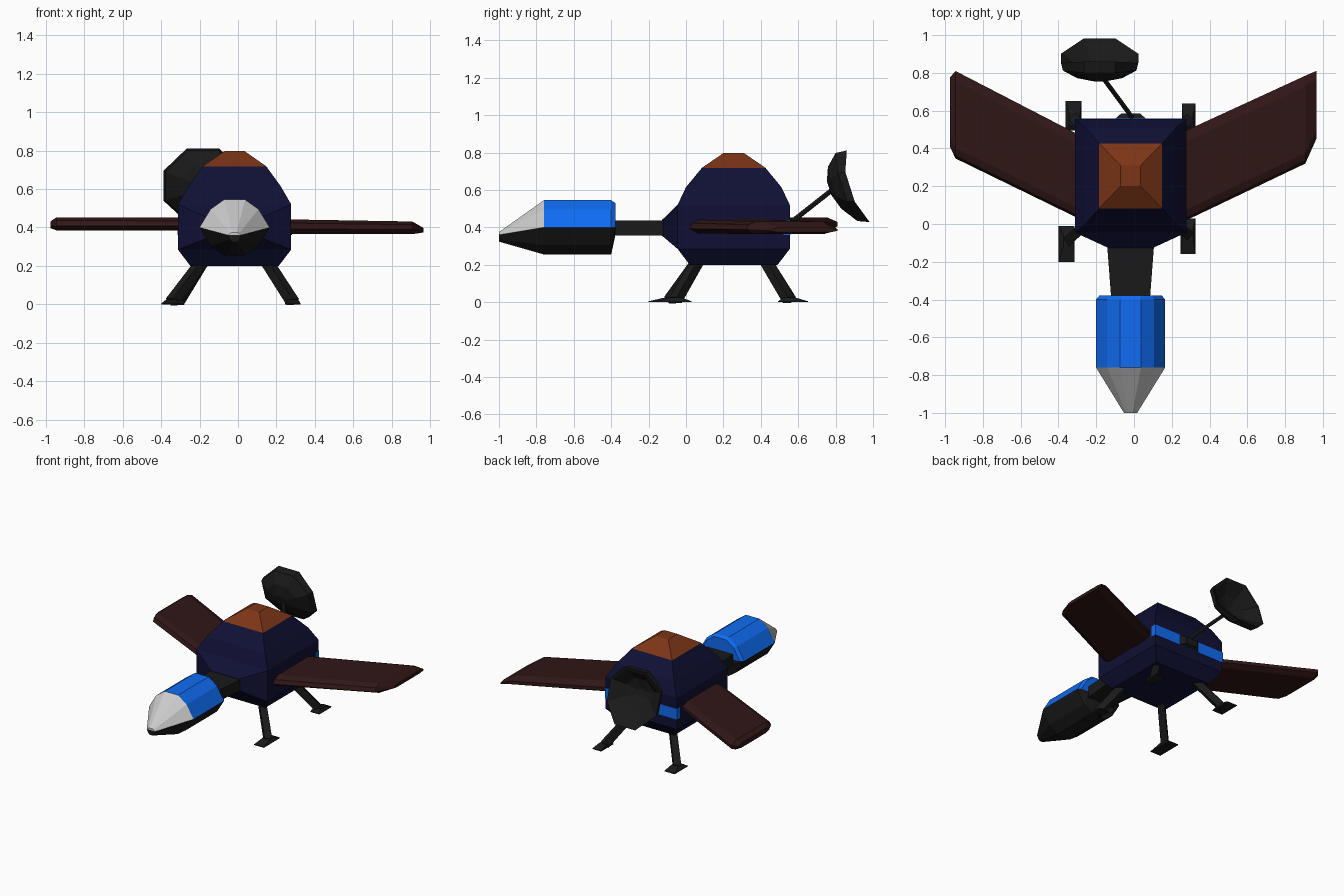
import bpy, bmesh, math
from mathutils import Vector

if "Cube" in bpy.data.objects:
    bpy.data.objects.remove(bpy.data.objects["Cube"])


def material(name, rgb):
    m = bpy.data.materials.new(name)
    m.diffuse_color = (*rgb, 1)
    m.use_nodes = True
    m.node_tree.nodes["Principled BSDF"].inputs["Base Color"].default_value = m.diffuse_color
    return m


NAVY = material("navy", (0.005, 0.005, 0.035))
BROWN = material("brown", (0.2, 0.035, 0.008))
MAROON = material("maroon", (0.03, 0.008, 0.008))
BLACK = material("black", (0.01, 0.01, 0.01))
BLUE = material("blue", (0.005, 0.15, 0.9))


def loft(name, rings, mat=None):
    """Skin a list of equal-length closed rings and cap both ends."""
    bm = bmesh.new()
    rows = [[bm.verts.new(p) for p in ring] for ring in rings]
    for a, b in zip(rows, rows[1:]):
        for i in range(len(a)):
            j = (i + 1) % len(a)
            bm.faces.new((a[i], a[j], b[j], b[i]))
    bm.faces.new(rows[0])
    bm.faces.new(rows[-1])
    bmesh.ops.recalc_face_normals(bm, faces=bm.faces)
    me = bpy.data.meshes.new(name)
    bm.to_mesh(me)
    bm.free()
    ob = bpy.data.objects.new(name, me)
    bpy.context.collection.objects.link(ob)
    if mat:
        me.materials.append(mat)
    return ob


def rect_z(cx, cy, hx, hy, z):
    return [(cx - hx, cy - hy, z), (cx + hx, cy - hy, z), (cx + hx, cy + hy, z), (cx - hx, cy + hy, z)]


def rect_y(cx, hx, y, z0, z1):
    return [(cx - hx, y, z0), (cx + hx, y, z0), (cx + hx, y, z1), (cx - hx, y, z1)]


def beam(name, a, b, ra, rb, sides, mat):
    a, b = Vector(a), Vector(b)
    q = (b - a).to_track_quat('Z', 'Y')
    ring = lambda c, r: [c + q @ Vector((r * math.cos(t), r * math.sin(t), 0))
                         for t in [2 * math.pi * (i + .5) / sides for i in range(sides)]]
    return loft(name, [ring(a, ra), ring(b, rb)], mat)


CX, CY = -0.018, 0.255

# Faceted hull and roof cap
hull = [(.23, .235, .2), (.295, .3, .285), (.295, .3, .52), (.24, .255, .615), (.165, .17, .718)]
loft("hull", [rect_z(CX, CY, *p) for p in hull], NAVY)
loft("roof_cap", [rect_z(CX, CY, .167, .172, .717), rect_z(CX, CY, .053, .055, .797)], BROWN)

# Tapered hull front, neck, rear band and rear mount
loft("hull_front", [rect_y(CX, .295, -.045, .285, .52), rect_y(CX, .115, -.128, .355, .44)], NAVY)
loft("neck", [rect_y(CX, .125, -.10, .357, .438), rect_y(CX, .103, -.39, .357, .438)], BLACK)
loft("rear_band", [rect_y(CX, .298, .52, .36, .44), rect_y(CX, .298, .558, .36, .44)], BLUE)
loft("rear_mount", [rect_y(CX, .09, .55, .36, .44), rect_y(CX, .05, .585, .375, .425)], BLACK)

# Front pod: upper and lower half sections, scaled about the split line
UPPER = [(.183, 0), (.125, .095), (.055, .145), (-.055, .145), (-.125, .095), (-.183, 0)]
LOWER = [(x, -z) for x, z in UPPER]


def section(half, y, s=1, sz=None, z=.4):
    return [(CX + x * s, y, z + dz * (s if sz is None else sz)) for x, dz in half]


loft("pod_top", [section(UPPER, -.378, .9), section(UPPER, -.40), section(UPPER, -.76)], BLUE)
loft("pod_nose", [section(UPPER, -.76), section(UPPER, -1, .19, .1, .36)])
loft("pod_belly", [section(LOWER, -.378, .9, .3), section(LOWER, -.40),
                   section(LOWER, -.76), section(LOWER, -1, .19, .25, .36)], BLACK)

# Swept wings with bevelled edges
FOIL = [(0, -.3), (.03, .5), (.12, 1), (.88, 1), (1, .3), (1, -.4), (.9, -1), (.1, -1)]


def wing(name, stations):
    loft(name, [[(x, y0 + (y1 - y0) * f, zc + h * t) for f, t in FOIL]
                for x, y0, y1, zc, h in stations], MAROON)


wing("left_wing", [(-.2, -.016, .425, .417, .034), (-.945, .347, .81, .419, .034),
                   (-.975, .41, .775, .414, .018)])
wing("right_wing", [(.2, -.017, .46, .405, .038), (.907, .32, .785, .398, .033),
                    (.965, .45, .81, .386, .012)])

# Legs: hull anchor, ankle, foot centre, foot half sizes
LEGS = {
    "front_left": ((-.18, .07, .23), (-.345, -.085), (-.357, -.105), (.042, .095)),
    "front_right": ((.145, .07, .23), (.285, -.055), (.285, -.065), (.04, .095)),
    "back_left": ((-.18, .42, .23), (-.315, .555), (-.32, .573), (.042, .078)),
    "back_right": ((.145, .42, .23), (.285, .55), (.29, .565), (.036, .073)),
}
for side, (top, ankle, foot, half) in LEGS.items():
    beam(side + "_leg", top, (*ankle, .012), .034, .036, 4, BLACK)
    loft(side + "_foot", [rect_z(*foot, *half, 0), rect_z(*foot, *half, .005),
                          rect_z(*ankle, .028, .028, .025)], BLACK)

# Dish on a thin arm: an eight-sided shell with a saddle-shaped rim
HUB = Vector((-.182, .765, .61))
N, V = Vector((0, .953, .303)), Vector((0, -.303, .953))


def dish_ring(r, depth, saddle):
    pts = []
    for i in range(8):
        t = math.pi * (i + .5) / 4
        d = depth + saddle * math.sin(t) ** 2
        pts.append(HUB + Vector((r * 1.08 * math.cos(t), 0, 0))
                   + V * (r * 1.06 * math.sin(t) - .25 * d) + N * d)
    return pts


loft("dish", [dish_ring(*p) for p in
              [(.04, 0, 0), (.12, .02, .01), (.195, .065, .03), (.205, .1, .06),
               (.185, .095, .055), (.11, .045, .015), (.03, .02, 0)]], BLACK)
beam("dish_arm", (-.01, .565, .43), (-.165, .775, .595), .014, .014, 6, BLACK)
